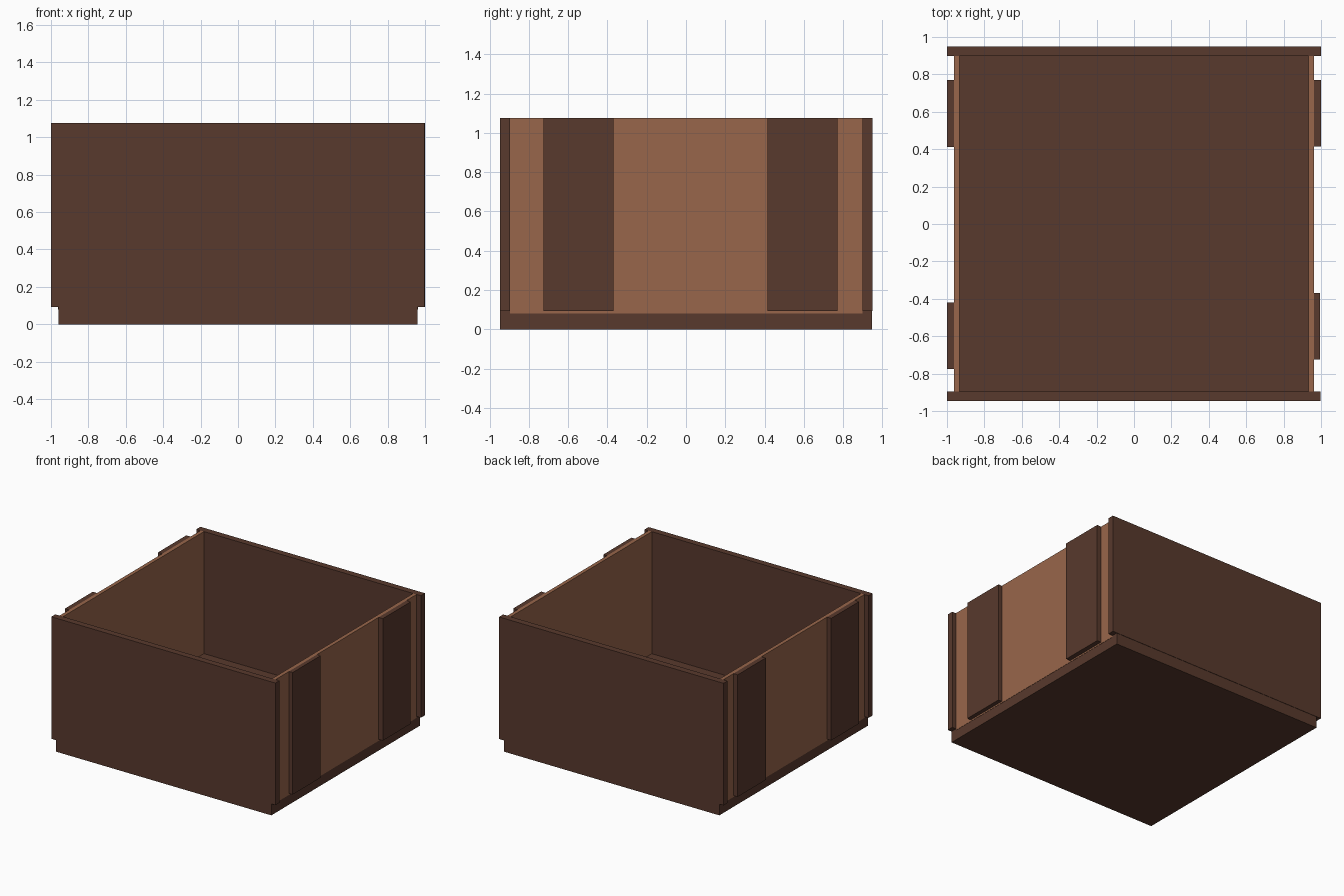
import bpy

if "Cube" in bpy.data.objects:
    bpy.data.objects.remove(bpy.data.objects["Cube"])


def material(name, rgb):
    m = bpy.data.materials.new(name)
    m.diffuse_color = (*rgb, 1)
    m.use_nodes = True
    m.node_tree.nodes["Principled BSDF"].inputs["Base Color"].default_value = m.diffuse_color
    return m


dark = material("dark brown wood", (0.098, 0.041, 0.026))
light = material("light brown wood", (0.314, 0.133, 0.070))


def box(name, lo, hi, mat):
    """Axis-aligned board between two corners."""
    x0, y0, z0 = lo
    x1, y1, z1 = hi
    verts = [(x, y, z) for z in (z0, z1) for x, y in ((x0, y0), (x1, y0), (x1, y1), (x0, y1))]
    faces = [(3, 2, 1, 0), (4, 5, 6, 7)] + [
        (i, (i + 1) % 4, (i + 1) % 4 + 4, i + 4) for i in range(4)]
    me = bpy.data.meshes.new(name)
    me.from_pydata(verts, [], faces)
    me.materials.append(mat)
    ob = bpy.data.objects.new(name, me)
    bpy.context.collection.objects.link(ob)


TOP, FLOOR = 1.075, 0.092

# floor board
box("base_board", (-0.96, -0.947, 0), (0.96, 0.947, FLOOR), dark)

# wide front and back panels
box("front_panel", (-1, -0.947, FLOOR), (0.996, -0.896, TOP), dark)
box("back_panel", (-1, 0.898, FLOOR), (1, 0.95, TOP), dark)

# thin light side panels, lapping slightly over the base
box("left_panel", (-0.962, -0.896, 0.08), (-0.932, 0.898, TOP), light)
box("right_panel", (0.932, -0.896, 0.08), (0.962, 0.898, TOP), light)

# vertical slats on the outside of the side panels: x range, y range
slats = {
    "left_front_slat": (-1.0, -0.962, -0.775, -0.42),
    "left_back_slat": (-1.0, -0.962, 0.413, 0.77),
    "right_front_slat": (0.962, 0.995, -0.725, -0.368),
    "right_back_slat": (0.962, 1.0, 0.415, 0.77),
}
for name, (x0, x1, y0, y1) in slats.items():
    box(name, (x0, y0, FLOOR), (x1, y1, TOP), dark)
